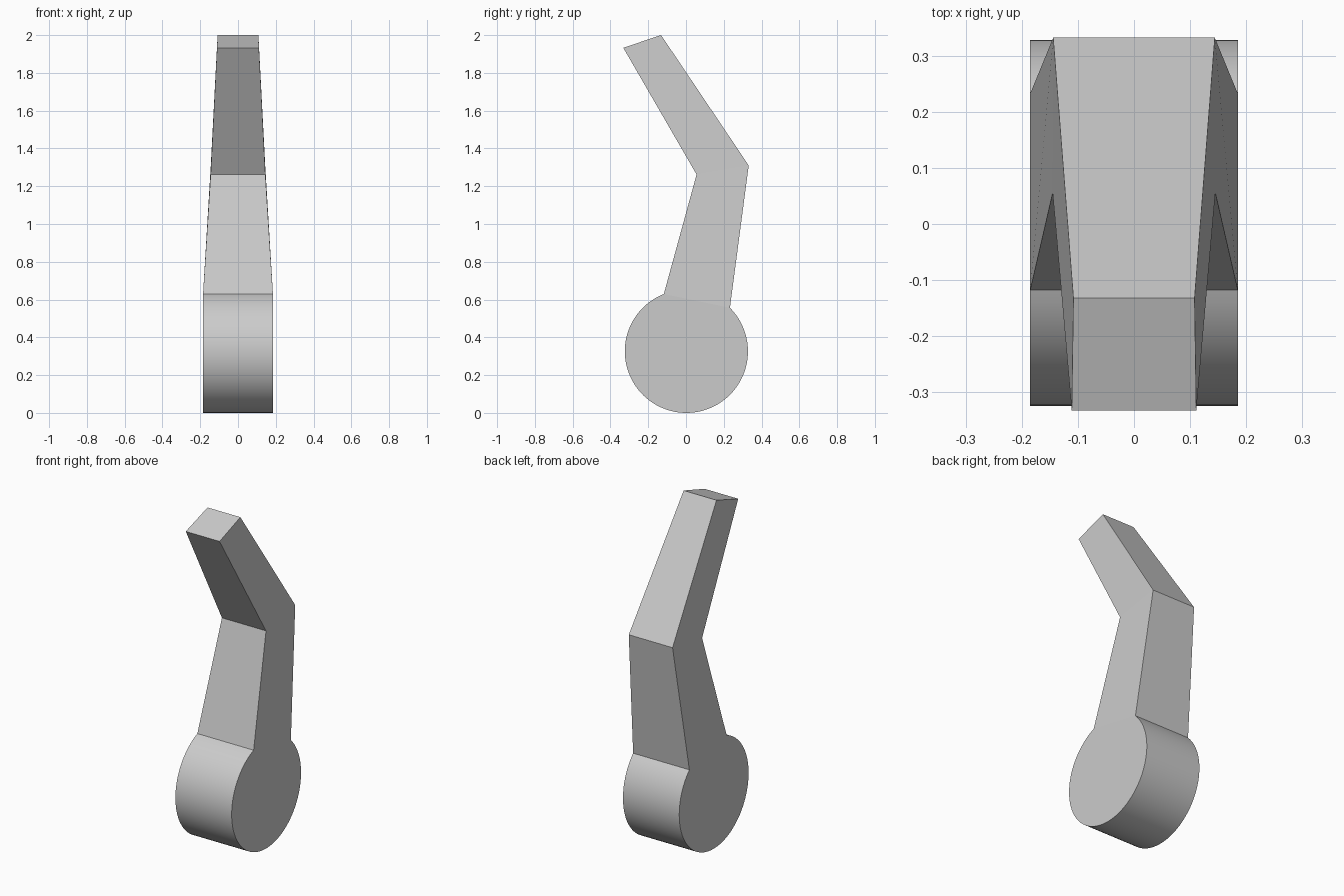
import bpy, bmesh
from math import sin, cos, radians

cube = bpy.data.objects.get("Cube")
if cube:
    bpy.data.objects.remove(cube, do_unlink=True)

# Single grey material
grey = bpy.data.materials.new("light_grey")
grey.use_nodes = True
colour = (0.6, 0.6, 0.6, 1)
grey.diffuse_color = colour
grey.node_tree.nodes["Principled BSDF"].inputs["Base Color"].default_value = colour

# Round hub outline, open at the top where the arm joins: (y, z, half width)
RADIUS, HUB_Y, HUB_Z, HUB_HALF = 0.326, 0.002, 0.326, 0.185
START, END, STEPS = radians(111.5), radians(405), 72
hub = []
for i in range(STEPS + 1):
    a = START + (END - START) * i / STEPS
    hub.append((HUB_Y + RADIUS * cos(a), HUB_Z + RADIUS * sin(a), HUB_HALF))

# Bent arm outline, tapering towards the tip
elbow_back = (0.332, 1.31, 0.144)
tip_back = (-0.132, 2.0, 0.108)
tip_front = (-0.332, 1.933, 0.111)
elbow_front = (0.056, 1.262, 0.145)
outline = hub + [elbow_back, tip_back, tip_front, elbow_front]

bm = bmesh.new()
left = [bm.verts.new((w, y, z)) for y, z, w in outline]
right = [bm.verts.new((-w, y, z)) for y, z, w in outline]

# Rim faces around the whole outline
count = len(outline)
for i in range(count):
    j = (i + 1) % count
    face = bm.faces.new((left[i], left[j], right[j], right[i]))
    face.smooth = i < STEPS

# Side faces: hub disc, lower arm, upper arm
for side in (left, right):
    bm.faces.new(side[:STEPS + 1])
    bm.faces.new((side[0], side[STEPS], side[-4], side[-1]))
    bm.faces.new(side[-4:])
bmesh.ops.recalc_face_normals(bm, faces=bm.faces)

# Keep every corner crisp except along the hub rim
for edge in bm.edges:
    edge.smooth = all(f.smooth for f in edge.link_faces)

mesh = bpy.data.meshes.new("bent_lever")
bm.to_mesh(mesh)
bm.free()
mesh.materials.append(grey)
lever = bpy.data.objects.new("bent_lever", mesh)
bpy.context.collection.objects.link(lever)
